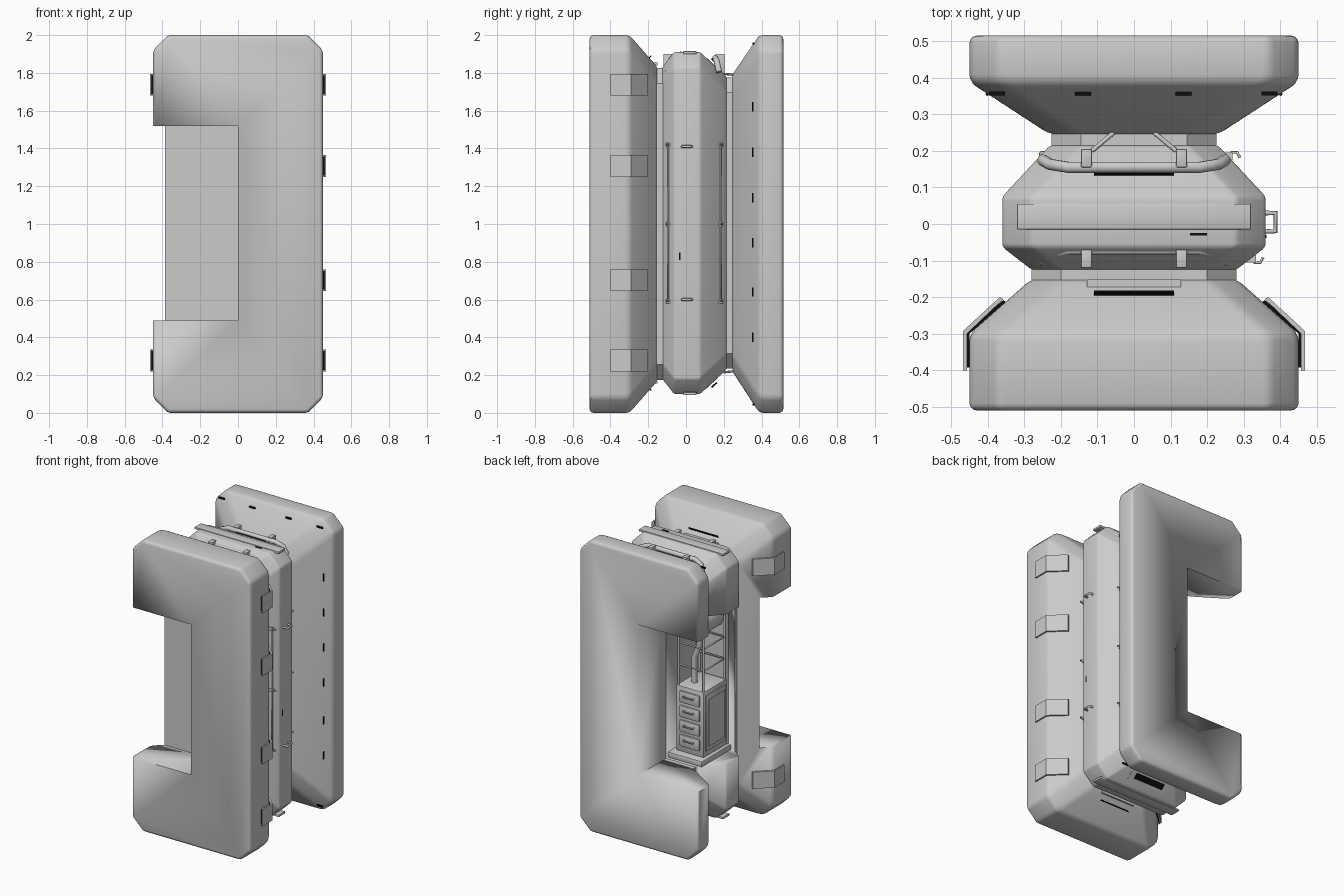
import bpy, bmesh, math
from mathutils import Vector

if "Cube" in bpy.data.objects:
    bpy.data.objects.remove(bpy.data.objects["Cube"], do_unlink=True)

def material(name, v):
    m = bpy.data.materials.new(name)
    m.use_nodes = True
    m.diffuse_color = (v, v, v, 1)
    m.node_tree.nodes["Principled BSDF"].inputs["Base Color"].default_value = (v, v, v, 1)
    return m

GREY = material("pale_grey", 0.6)
BLACK = material("black", 0.004)

def finish(name, bm, mat=GREY, bevel=0, angle=20, segments=3):
    bmesh.ops.recalc_face_normals(bm, faces=bm.faces)
    if bevel:
        sharp = [e for e in bm.edges if e.calc_face_angle(0) > math.radians(angle)]
        bmesh.ops.bevel(bm, geom=sharp, offset=bevel, segments=segments,
                        profile=0.5, affect='EDGES', clamp_overlap=True)
    me = bpy.data.meshes.new(name)
    bm.to_mesh(me)
    bm.free()
    me.materials.append(mat)
    me.polygons.foreach_set("use_smooth", [True] * len(me.polygons))
    me.set_sharp_from_angle(angle=math.radians(30))
    ob = bpy.data.objects.new(name, me)
    bpy.context.collection.objects.link(ob)
    return ob

def loft(bm, rings):
    """Skin closed rings of equal length and cap both ends."""
    rows = [[bm.verts.new(p) for p in r] for r in rings]
    n = len(rows[0])
    for a, b in zip(rows, rows[1:]):
        for i in range(n):
            bm.faces.new((a[i], a[(i + 1) % n], b[(i + 1) % n], b[i]))
    bm.faces.new(rows[0])
    bm.faces.new(rows[-1][::-1])

def slab(name, sections, bevel=0.02):
    """Block with chamfered corners: sections are (y, half width, bottom, top)."""
    bm, c = bmesh.new(), 0.08
    rings = []
    for y, w, lo, hi in sections:
        rings.append([(x, y, z) for x, z in (
            (-w + c, lo), (w - c, lo), (w, lo + c), (w, hi - c),
            (w - c, hi), (-w + c, hi), (-w, hi - c), (-w, lo + c))])
    loft(bm, rings)
    return finish(name, bm, bevel=bevel)

def box(name, x, y, z, mat=GREY, bevel=0, tilt=(0, 0, 0)):
    """Box given by its (min, max) on each axis, turned about its own centre."""
    ob_bm = bmesh.new()
    bmesh.ops.create_cube(ob_bm, size=1)
    bmesh.ops.scale(ob_bm, verts=ob_bm.verts, vec=(x[1] - x[0], y[1] - y[0], z[1] - z[0]))
    ob = finish(name, ob_bm, mat, bevel, segments=2)
    ob.location = [(a + b) / 2 for a, b in (x, y, z)]
    ob.rotation_euler = tilt
    return ob

def prism(name, outline, z0, z1, mat=GREY):
    """Extrude an xy outline upward."""
    bm = bmesh.new()
    loft(bm, [[(x, y, z) for x, y in outline] for z in (z0, z1)])
    return finish(name, bm, mat)

def tube(name, points, radius):
    cu = bpy.data.curves.new(name, 'CURVE')
    cu.dimensions = '3D'
    cu.bevel_depth, cu.bevel_resolution, cu.use_fill_caps = radius, 2, True
    sp = cu.splines.new('POLY')
    sp.points.add(len(points) - 1)
    for p, co in zip(sp.points, points):
        p.co = (*co, 1)
    cu.materials.append(GREY)
    ob = bpy.data.objects.new(name, cu)
    bpy.context.collection.objects.link(ob)

def cut(target, cutter):
    m = target.modifiers.new("cutaway", 'BOOLEAN')
    m.operation, m.solver, m.object = 'DIFFERENCE', 'EXACT', cutter
    cutter.hide_render = True
    cutter.hide_set(True)
    cutter.display_type = 'WIRE'

# Three main blocks with tapering flanks
front = slab("front_block", [(-.51, .45, 0, 2), (-.3, .45, 0, 2), (-.15, .28, .17, 1.83)])
middle = slab("middle_block", [(-.125, .28, .18, 1.83), (-.063, .36, .1, 1.91),
                               (.075, .36, .1, 1.91), (.215, .23, .23, 1.78)], 0.01)
back = slab("back_block", [(.245, .23, .22, 1.79), (.388, .45, 0, 2), (.515, .45, 0, 2)])
front_neck = slab("front_neck", [(-.17, .28, .175, 1.825), (-.12, .28, .175, 1.825)], 0)
back_neck = slab("back_neck", [(.2, .225, .235, 1.775), (.26, .225, .235, 1.775)], 0)

# Cutaway on the right half, between the upper and lower ends
front_cutter = box("front_cutter", (-.7, 0), (-.7, -.245), (.49, 1.52))
rear_cutter = box("rear_cutter", (-.7, 0), (-.118, .7), (.49, 1.52))
cut(front, front_cutter)
for part in (middle, back, back_neck):
    cut(part, rear_cutter)

# Bent clamp plates with black pads on the front block flanks
for s, heights in ((1, (.22, .645, 1.25, 1.68)), (-1, (.22, 1.68))):
    for z in heights:
        for name, a, b, mat, inset in (("clamp_pad", 0, .008, BLACK, .008),
                                       ("clamp_plate", .007, .017, GREY, 0)):
            inner = [(.45 + a, -.4 + inset), (.45 + a, -.3), (.35 + a, -.205 - inset)]
            outer = [(.35 + b, -.2 - inset), (.45 + b, -.292), (.45 + b, -.4 + inset)]
            prism(name, [(s * x, y) for x, y in inner + outer], z + inset, z + .115 - inset, mat)

# Side rails and grab loops on the left flank
for x, y, d in ((.325, -.095, -.018), (.262, .185, .018)):
    ends = [(x - .02, y - d, .59), (x, y, .585), (x, y, 1.425), (x - .02, y - d, 1.42)]
    tube("side_rail", ends, .005)
    for z in (.59, 1, 1.42):
        box("rail_mount", (x - .025, x + .008), (y - .01, y + .01), (z - .01, z + .01))
        tube("rail_hook", [(x - .01, y - d, z), (x + .005, y + d * .6, z),
                           (x + .02, y + d * .6, z), (x + .028, y - d * .2, z)], .004)
for z in (.6, 1.41):
    tube("grab_loop", [(.355, -.02, z), (.387, -.02, z), (.387, .03, z), (.355, .03, z)], .007)
box("side_slot", (.357, .362), (-.038, -.03), (.81, .85), BLACK)

# Black slots around the back block flanks
for z in (.4, .64, .9, 1.14, 1.38, 1.62):
    for s in (1, -1):
        if s > 0 or not .49 < z < 1.52:
            box("flank_slot", (s * .401 - .004, s * .401 + .004), (.351, .359), (z - .025, z + .025),
                BLACK, tilt=(0, 0, s * -.57))
for x in (-.375, -.14, .135, .37):
    for z in (1.955, .045):
        box("end_slot", (x - .022, x + .022), (.352, .362), (z - .005, z + .005), BLACK)

# Ridge strips, handles and vents at both ends of the blocks
for up in (1, -1):
    def at(z):
        return 1.005 + up * z
    def span(lo, hi):
        return tuple(sorted((at(lo), at(hi))))
    box("ridge_strip", (-.32, .32), (-.015, .055), span(.895, .91), bevel=.003)
    box("front_vent_plate", (-.128, .128), (-.172, -.152), span(.835, .85))
    box("front_vent", (-.11, .11), (-.203, -.18), span(.875, .881), BLACK, tilt=(up * .85, 0, 0))
    box("back_plate", (-.145, .145), (.095, .175), span(.842, .85), tilt=(up * -.75, 0, 0))
    box("back_vent", (-.11, .11), (.13, .168), span(.853, .862), BLACK, tilt=(up * -.75, 0, 0))
    if up > 0:
        for y, w, d in ((-.1, .25, .03), (.175, .25, -.02)):
            arch = [(-w, y, at(.80)), (-w + .02, y + d * .6, at(.855)), (-w + .07, y + d, at(.875)),
                    (w - .07, y + d, at(.875)), (w - .02, y + d * .6, at(.855)), (w, y, at(.80))]
            tube("end_handle", arch, .016)
            for x in (-.13, .13):
                box("handle_bracket", (x - .015, x + .015), (y - .02, y + .03), span(.79, .895), bevel=.003)
    for s in (-1, 1):
        tube("end_strut", [(s * .115, .2, at(.79)), (s * .055, .25, at(.785))], .006)
box("top_slot", (.153, .2), (-.032, -.024), (1.908, 1.914), BLACK)

# Equipment rack inside the cutaway
box("rack_floor", (-.26, 0), (-.12, .2), (.49, .53), bevel=.008)
box("rack_back", (-.24, 0), (-.13, -.11), (.49, 1.52))
cabinet = box("cabinet", (-.24, -.03), (-.1, .15), (.53, .98), bevel=.008)
box("cabinet_door", (-.248, -.238), (-.08, .13), (.57, .95), bevel=.003)
box("door_panel", (-.253, -.246), (-.06, .11), (.6, .92))
for i in range(4):
    z = .57 + i * .1
    box("drawer", (-.21, -.06), (.145, .16), (z, z + .08), bevel=.006)
    tube("drawer_pull", [(-.17, .155, z + .05), (-.17, .175, z + .05),
                         (-.1, .175, z + .05), (-.1, .155, z + .05)], .005)
for x in (-.23, -.04):
    for y in (-.09, .14):
        tube("rack_post", [(x, y, .97), (x, y, 1.52)], .008)
for z in (1.12, 1.27):
    tube("rack_rail", [(-.04, -.09, z), (-.23, -.09, z), (-.23, .14, z), (-.04, .14, z)], .006)
tube("drum", [(-.14, -.1, 1.4), (-.14, .16, 1.4)], .08)
tube("feed_pipe", [(-.1, .05, .97), (-.1, .05, 1.15), (-.14, .05, 1.25), (-.14, .05, 1.35)], .02)
